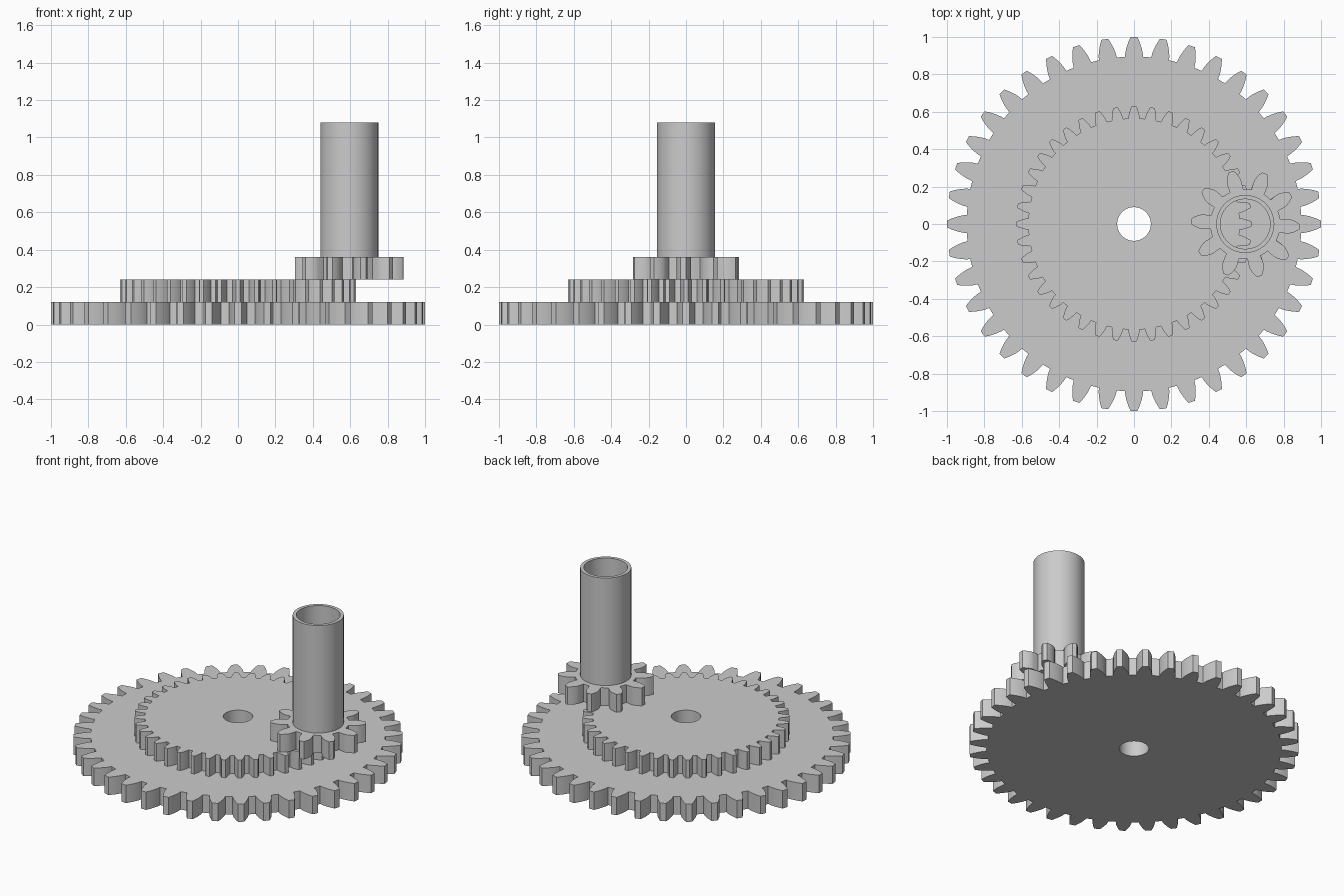
import bpy
import bmesh
from math import acos, cos, sin, tan, pi, radians, sqrt

cube = bpy.data.objects.get("Cube")
if cube:
    bpy.data.objects.remove(cube, do_unlink=True)

# Single grey finish
grey = bpy.data.materials.new("plain_grey")
grey.use_nodes = True
colour = (0.6, 0.6, 0.6, 1)
grey.diffuse_color = colour
grey.node_tree.nodes["Principled BSDF"].inputs["Base Color"].default_value = colour

PRESSURE = radians(20)


def circle(radius, count, start=0.0):
    return [(radius * cos(start + 2 * pi * i / count),
             radius * sin(start + 2 * pi * i / count)) for i in range(count)]


def gear_outline(teeth, outer, root, turn=0.0, steps=6):
    """Involute gear profile, starting in the middle of a valley."""
    pitch = outer * teeth / (teeth + 2)
    base = pitch * cos(PRESSURE)
    half_base = pi / (2 * teeth) + tan(PRESSURE) - PRESSURE
    flank = [(root, half_base)]
    low = max(base, root)
    for i in range(steps):
        r = low + (outer - low) * i / (steps - 1)
        a = acos(min(1, base / r))
        if r > root + 0.001:
            flank.append((r, half_base - (tan(a) - a)))
    tooth = [(root, -pi / teeth)]
    tooth += [(r, -a) for r, a in flank]
    tooth += [(r, a) for r, a in reversed(flank)]
    return [(r * cos(a + turn + 2 * pi * k / teeth),
             r * sin(a + turn + 2 * pi * k / teeth))
            for k in range(teeth) for r, a in tooth]


def bored_solid(name, outline, bore, z0, z1, x=0.0, start=0.0):
    """Extrude an outline with a round hole through it."""
    n = len(outline)
    bm = bmesh.new()
    hole = circle(bore, n, start)
    rings = [[bm.verts.new((px, py, z)) for px, py in loop]
             for loop, z in ((outline, z0), (outline, z1), (hole, z1), (hole, z0))]
    for r in range(4):
        a, b = rings[r], rings[(r + 1) % 4]
        for i in range(n):
            j = (i + 1) % n
            bm.faces.new((a[i], a[j], b[j], b[i]))
    bmesh.ops.recalc_face_normals(bm, faces=bm.faces)
    mesh = bpy.data.meshes.new(name)
    bm.to_mesh(mesh)
    bm.free()
    mesh.materials.append(grey)
    obj = bpy.data.objects.new(name, mesh)
    obj.location.x = x
    bpy.context.collection.objects.link(obj)
    bpy.ops.object.select_all(action='DESELECT')
    obj.select_set(True)
    bpy.context.view_layer.objects.active = obj
    bpy.ops.object.shade_smooth_by_angle(angle=radians(25))
    return obj


# Stacked wheels sharing one axle hole
thick = 0.12
for name, outer, root, level in (("large_gear", 1.0, 0.895, 0),
                                 ("middle_gear", 0.63, 0.565, 1)):
    bored_solid(name, gear_outline(40, outer, root), 0.09,
                level * thick, (level + 1) * thick, start=-pi / 40)

# Offset pinion with its hollow shaft
pinion_x, turn = 0.595, radians(-3)
bored_solid("pinion_gear", gear_outline(10, 0.29, 0.188, turn), 0.133,
            2 * thick, 3 * thick, pinion_x, turn - pi / 10)
bored_solid("hollow_shaft", circle(0.155, 96), 0.133, 3 * thick, 1.08, pinion_x)
